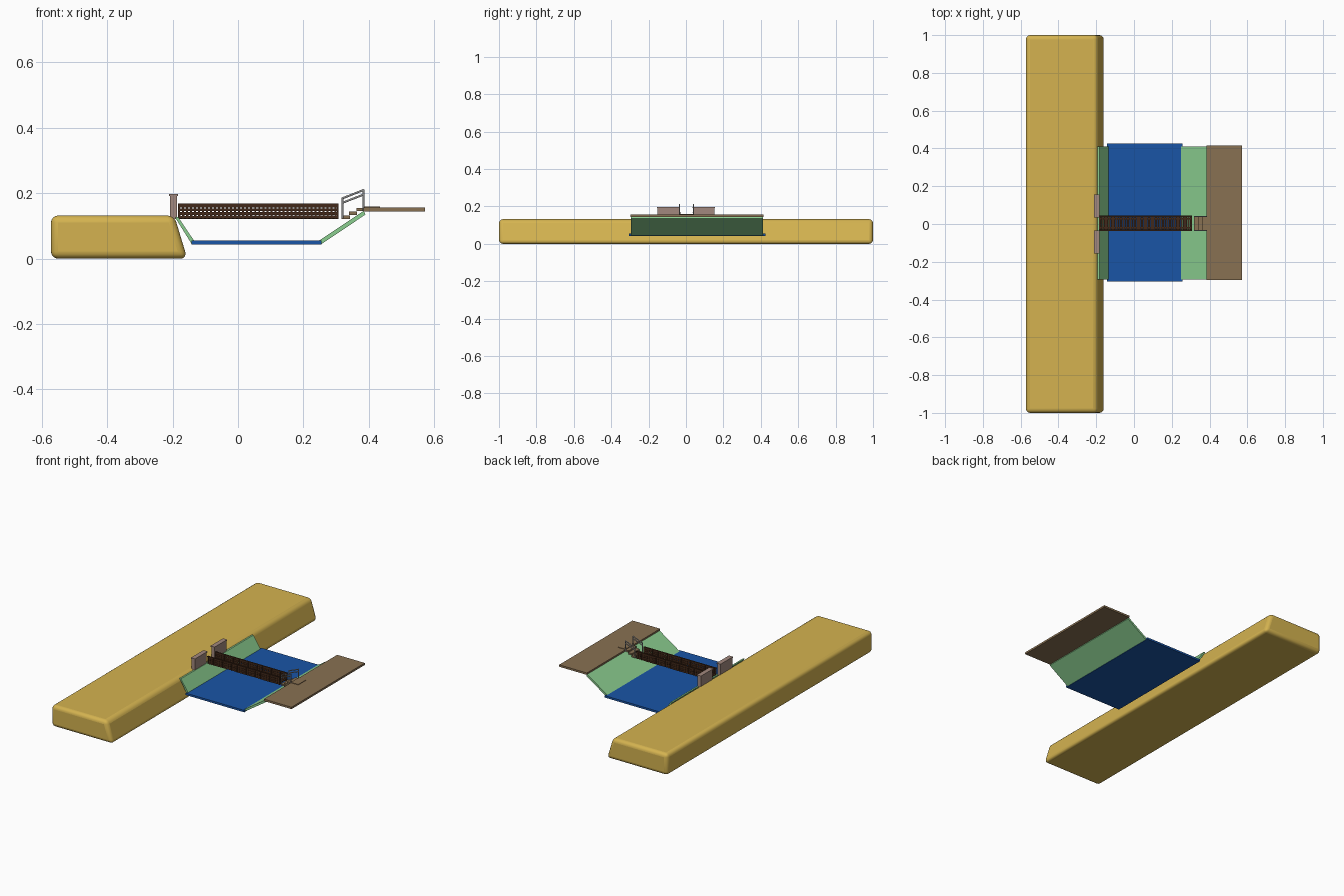
import bpy, bmesh, math
from mathutils import Vector

if "Cube" in bpy.data.objects:
    bpy.data.objects.remove(bpy.data.objects["Cube"])


def mat(name, c):
    m = bpy.data.materials.new(name)
    m.diffuse_color = (*c, 1)
    m.use_nodes = True
    m.node_tree.nodes["Principled BSDF"].inputs["Base Color"].default_value = m.diffuse_color
    return m


SAND = mat("sand", (0.66, 0.45, 0.08))
WATER = mat("water", (0.01, 0.09, 0.38))
GRASS = mat("grass", (0.26, 0.62, 0.28))
EARTH = mat("earth", (0.25, 0.165, 0.085))
WOOD = mat("dark_wood", (0.055, 0.022, 0.01))
STONE = mat("stone", (0.36, 0.25, 0.21))
STEEL = mat("steel", (0.4, 0.4, 0.4))


def finish(name, bm, material):
    bmesh.ops.recalc_face_normals(bm, faces=bm.faces)
    me = bpy.data.meshes.new(name)
    bm.to_mesh(me)
    bm.free()
    me.materials.append(material)
    ob = bpy.data.objects.new(name, me)
    bpy.context.collection.objects.link(ob)
    return ob


def add_box(bm, x0, x1, y0, y1, z0, z1):
    vs = bmesh.ops.create_cube(bm, size=1)["verts"]
    for v in vs:
        v.co = Vector((x1 if v.co.x > 0 else x0,
                       y1 if v.co.y > 0 else y0,
                       z1 if v.co.z > 0 else z0))


def boxes(name, items, material):
    bm = bmesh.new()
    for b in items:
        add_box(bm, *b)
    return finish(name, bm, material)


def prism(name, profile, y0, y1, material):
    # x-z outline extruded along y
    bm = bmesh.new()
    f = bm.faces.new([bm.verts.new((x, y0, z)) for x, z in profile])
    r = bmesh.ops.extrude_face_region(bm, geom=[f])
    for g in r["geom"]:
        if isinstance(g, bmesh.types.BMVert):
            g.co.y = y1
    return finish(name, bm, material)


# Long embankment with a sloped river side and soft edges
bank = prism("embankment", [(-0.572, 0), (-0.155, 0), (-0.195, 0.132), (-0.572, 0.132)],
             -1, 1, SAND)
bev = bank.modifiers.new("soft_edges", "BEVEL")
bev.width = 0.022
bev.segments = 4
bpy.context.view_layer.objects.active = bank
bank.select_set(True)
bpy.ops.object.shade_smooth_by_angle(angle=math.radians(40))

# Water slab, grass slopes and far shore
boxes("river", [(-0.142, 0.256, -0.305, 0.425, 0.043, 0.055)], WATER)
prism("near_slope", [(-0.193, 0.127), (-0.183, 0.127), (-0.133, 0.053), (-0.143, 0.047)],
      -0.293, 0.411, GRASS)
prism("far_slope", [(0.248, 0.055), (0.256, 0.045), (0.39, 0.135), (0.384, 0.146)],
      -0.293, 0.411, GRASS)
boxes("far_shore", [(0.384, 0.572, -0.297, 0.415, 0.144, 0.156)], EARTH)

# Bridge: planks on two beams
X0, X1, YC, HW = -0.184, 0.308, 0.004, 0.038
N = 40
pitch = (X1 - X0) / N
boxes("deck_planks", [(X0 + i * pitch, X0 + (i + 0.82) * pitch, YC - HW, YC + HW, 0.127, 0.132)
                      for i in range(N)], WOOD)
boxes("deck_beams", [(X0, X1, YC + s * 0.025 - 0.004, YC + s * 0.025 + 0.004, 0.122, 0.1275)
                     for s in (-1, 1)], WOOD)

# Bridge railings: dense balusters with stacked rails
for label, s in (("front", -1), ("back", 1)):
    y = YC + s * 0.036
    parts = [(X0 + i * pitch, X0 + i * pitch + 0.006, y - 0.003, y + 0.003, 0.122, 0.166)
             for i in range(N)]
    parts.append((X1 - 0.006, X1, y - 0.003, y + 0.003, 0.122, 0.166))
    for z in (0.123, 0.134, 0.145, 0.156):
        parts.append((X0, X1, y - 0.002, y + 0.002, z, z + 0.008))
    parts.append((X0, X1, y - 0.004, y + 0.004, 0.164, 0.168))
    boxes("bridge_railing_" + label, parts, WOOD)

# Gate walls with caps at the embankment end
for label, a, b in (("front", -0.153, -0.038), ("back", 0.038, 0.153)):
    boxes("gate_wall_" + label, [(-0.208, -0.186, a, b, 0.122, 0.191),
                                 (-0.211, -0.183, a - 0.003, b + 0.003, 0.191, 0.197)], STONE)

# Steps up to the far shore
boxes("steps", [(0.317 + i * 0.0225, 0.342 + i * 0.0225, -0.035, 0.04,
                 0.122 + i * 0.0115, 0.132 + i * 0.0115) for i in range(3)]
      + [(0.384, 0.435, -0.035, 0.04, 0.15, 0.159)], EARTH)

# Tubular handrails beside the steps
for label, y in (("front", -0.035), ("back", 0.04)):
    cu = bpy.data.curves.new("handrail_" + label, "CURVE")
    cu.dimensions = "3D"
    cu.bevel_depth = 0.003
    cu.bevel_resolution = 2
    cu.use_fill_caps = True
    for path in ([(0.32, 0.125), (0.32, 0.185)], [(0.384, 0.145), (0.384, 0.211)],
                 [(0.318, 0.184), (0.386, 0.211)], [(0.318, 0.170), (0.386, 0.197)]):
        sp = cu.splines.new("POLY")
        sp.points.add(len(path) - 1)
        for p, (x, z) in zip(sp.points, path):
            p.co = (x, y, z, 1)
    cu.materials.append(STEEL)
    bpy.context.collection.objects.link(bpy.data.objects.new("handrail_" + label, cu))
